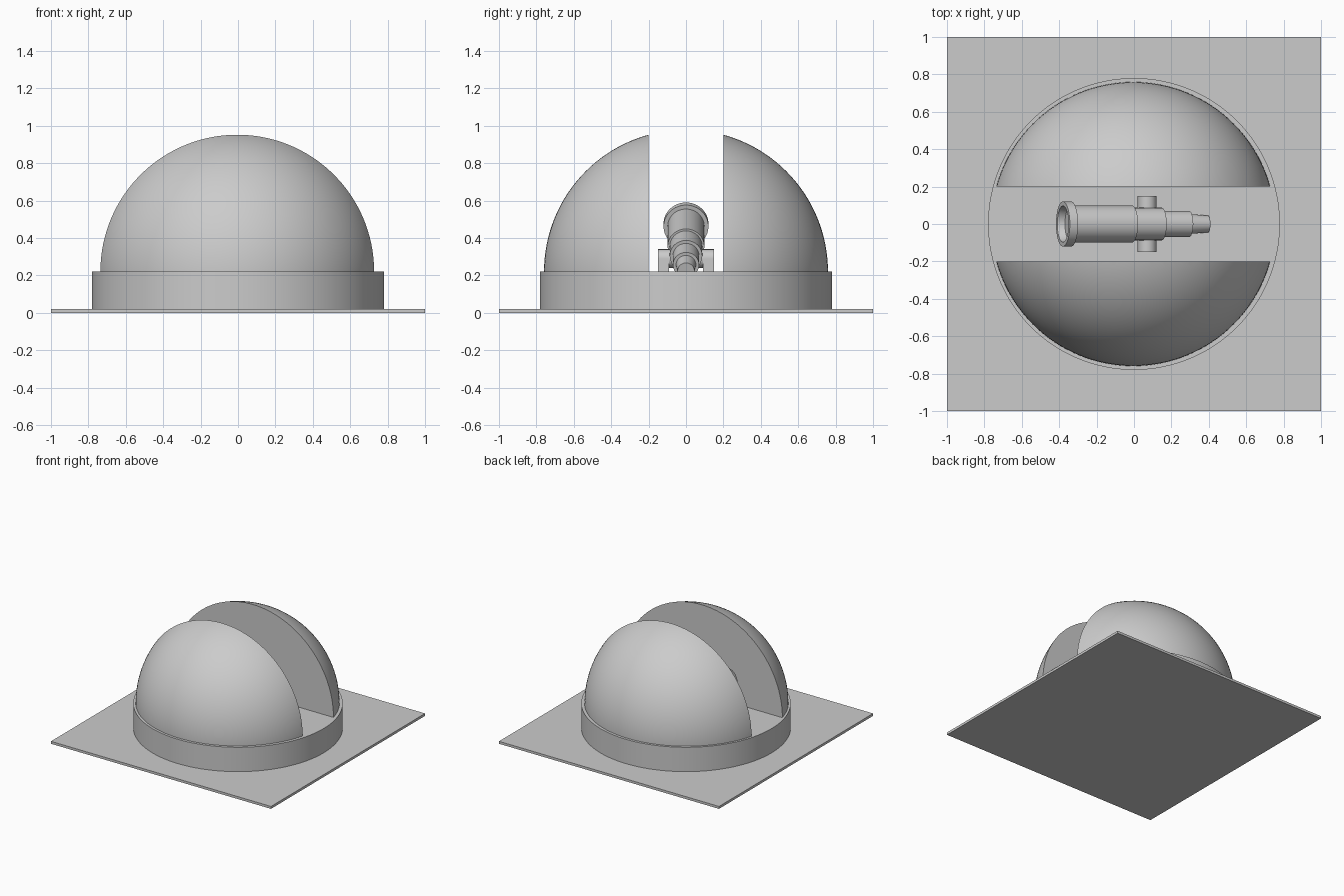
import bpy, bmesh, math
from mathutils import Matrix, Vector

if "Cube" in bpy.data.objects:
    bpy.data.objects.remove(bpy.data.objects["Cube"])


def finish(bm, name, smooth=True):
    bmesh.ops.recalc_face_normals(bm, faces=bm.faces[:])
    me = bpy.data.meshes.new(name)
    bm.to_mesh(me)
    bm.free()
    ob = bpy.data.objects.new(name, me)
    bpy.context.collection.objects.link(ob)
    if smooth:
        bpy.ops.object.select_all(action='DESELECT')
        ob.select_set(True)
        bpy.context.view_layer.objects.active = ob
        bpy.ops.object.shade_smooth_by_angle(angle=math.radians(30))
    return ob


def box(name, size, loc):
    bm = bmesh.new()
    bmesh.ops.create_cube(bm, size=1)
    bmesh.ops.scale(bm, vec=size, verts=bm.verts)
    bmesh.ops.translate(bm, vec=loc, verts=bm.verts)
    return finish(bm, name, False)


def cylinder(name, r, depth, loc, rot=Matrix(), seg=64):
    bm = bmesh.new()
    bmesh.ops.create_cone(bm, cap_ends=True, segments=seg, radius1=r, radius2=r,
                          depth=depth, matrix=Matrix.Translation(loc) @ rot)
    return finish(bm, name)


def lathe(name, profile, matrix, seg=64):
    # profile of (radius, height), starting and ending on the axis
    bm = bmesh.new()
    verts = [bm.verts.new((r, 0, h)) for r, h in profile]
    edges = [bm.edges.new(p) for p in zip(verts, verts[1:])]
    bmesh.ops.spin(bm, geom=verts + edges, axis=(0, 0, 1), cent=(0, 0, 0),
                   angle=math.tau, steps=seg)
    bmesh.ops.remove_doubles(bm, verts=bm.verts, dist=1e-5)
    bmesh.ops.transform(bm, matrix=matrix, verts=bm.verts)
    return finish(bm, name)


def dome_half(name, side):
    bm = bmesh.new()
    bmesh.ops.create_uvsphere(bm, u_segments=128, v_segments=64, radius=0.759,
                              matrix=Matrix.Translation((-0.004, 0, 0.22)))
    # trim at the slit and at the floor, closing each cut
    for co, no in (((0, 0.2 * side, 0), (0, side, 0)), ((0, 0, 0.215), (0, 0, 1))):
        bmesh.ops.bisect_plane(bm, geom=bm.verts[:] + bm.edges[:] + bm.faces[:], dist=1e-6,
                               plane_co=Vector(co), plane_no=Vector(no), clear_inner=True)
        rim = [e for e in bm.edges if e.is_boundary]
        bmesh.ops.holes_fill(bm, edges=rim, sides=0)
    return finish(bm, name)


# Ground plate, drum wall and turntable floor
box("base_plate", (2, 2, 0.02), (0, 0, 0.01))
cylinder("drum_wall", 0.78, 0.16, (0, 0, 0.10), seg=128)
cylinder("turntable", 0.78, 0.04, (0, 0, 0.20), seg=128)

# Two solid dome halves with the observing slit between them
dome_half("dome_half_back", 1)
dome_half("dome_half_front", -1)

# Telescope: stepped tube tilted upward toward -x, with recessed front opening
tube = [(0, 0.04), (0.088, 0.04), (0.097, 0), (0.12, 0), (0.12, 0.046), (0.098, 0.046),
        (0.098, 0.39), (0.087, 0.39), (0.087, 0.555), (0.07, 0.555), (0.07, 0.71),
        (0.053, 0.71), (0.045, 0.815), (0, 0.815)]
aim = Matrix.Translation((-0.38, 0, 0.476)) @ Matrix.Rotation(math.radians(108), 4, 'Y')
lathe("telescope_tube", tube, aim)

# Cross axle and its two supports
cylinder("telescope_axle", 0.05, 0.30, (0.07, 0, 0.29), Matrix.Rotation(math.pi / 2, 4, 'X'))
for name, s in (("axle_support_back", 1), ("axle_support_front", -1)):
    box(name, (0.10, 0.06, 0.075), (0.07, 0.12 * s, 0.2525))
